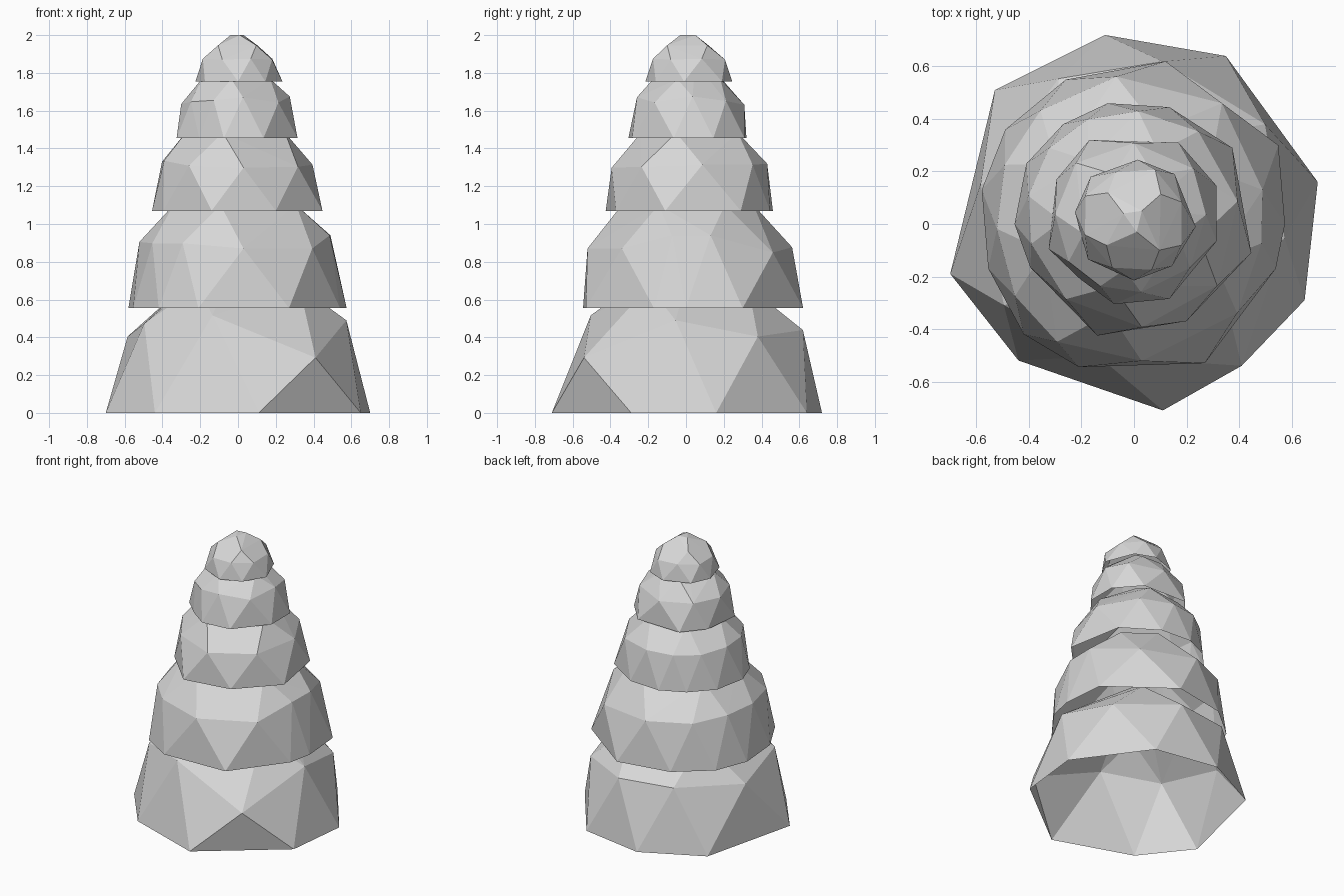
import bpy
import bmesh
from mathutils import Vector

cube = bpy.data.objects.get("Cube")
if cube:
    bpy.data.objects.remove(cube, do_unlink=True)

# Single plain grey
GREY = (0.68, 0.68, 0.68, 1.0)
grey = bpy.data.materials.new("plain grey")
grey.use_nodes = True
grey.diffuse_color = GREY
grey.node_tree.nodes["Principled BSDF"].inputs["Base Color"].default_value = GREY


def foliage_tier(name, base, height, rim, bulge, crown_width=0.7):
    """Faceted open-bottomed dome over an irregular rim outline.
    bulge: shoulder width per rim edge, repeated around the rim."""
    count = len(rim)
    rim_points = [Vector((x, y, base)) for x, y in rim]

    # Shoulder corners sit above the middle of each rim edge;
    # wider ones sit lower, as on a rounded form
    shoulder = []
    for i in range(count):
        middle = (rim_points[i] + rim_points[(i + 1) % count]) / 2
        width = bulge[i % len(bulge)]
        rise = height * 0.5 * (1 - 2 * (width - 0.92))
        shoulder.append(Vector((middle.x * width, middle.y * width, base + rise)))

    # Crown corners and a small blunt tip
    crown = []
    for i in range(0, count, 2):
        middle = (shoulder[i] + shoulder[(i + 1) % count]) / 2
        crown.append(Vector((middle.x * crown_width, middle.y * crown_width,
                             base + height * 0.78)))
    tip = [Vector((x, y, base + height)) for x, y in ((-.04, .04), (.03, .05), (.01, -.03))]

    bm = bmesh.new()
    for point in rim_points + shoulder + crown + tip:
        bm.verts.new(point)
    bmesh.ops.convex_hull(bm, input=bm.verts[:])

    # Open the underside and drop unused corners
    underside = [f for f in bm.faces if all(v.co.z < base + 1e-4 for v in f.verts)]
    bmesh.ops.delete(bm, geom=underside, context="FACES")
    loose = [v for v in bm.verts if not v.link_faces]
    bmesh.ops.delete(bm, geom=loose, context="VERTS")
    bm.normal_update()

    mesh = bpy.data.meshes.new(name)
    bm.to_mesh(mesh)
    bm.free()
    mesh.materials.append(grey)
    tier = bpy.data.objects.new(name, mesh)
    bpy.context.collection.objects.link(tier)


# Tiers from the ground up
foliage_tier(
    "bottom_tier", 0.0, 0.86,
    [(-.11, .72), (.35, .64), (.70, .16), (.65, -.29),
     (.11, -.71), (-.44, -.52), (-.70, -.19), (-.53, .51)],
    [.91, .95, .85, 1.08, .82, .87, .95, .9], 0.66)

foliage_tier(
    "lower_tier", 0.555, 0.7,
    [(.12, .62), (.55, .30), (.575, 0), (.54, -.17), (.27, -.53), (-.21, -.545),
     (-.42, -.42), (-.555, -.17), (-.58, .13), (-.49, .36), (-.26, .55)],
    [1, .87, .87, .97, .97, .93, .93, .92, .92, .95, .96])

foliage_tier(
    "middle_tier", 1.07, 0.53,
    [(-.10, .46), (.135, .445), (.375, .29), (.447, -.11), (.20, -.37),
     (-.14, -.425), (-.395, -.165), (-.455, 0), (-.41, .23), (-.27, .38)],
    [.95, .96, .96, .98, .99, .97, .92, .93, .95, .95])

foliage_tier(
    "upper_tier", 1.455, 0.4,
    [(-.17, .32), (.17, .31), (.315, .145), (.315, -.065), (.135, -.285),
     (-.075, -.305), (-.205, -.21), (-.325, -.095), (-.295, .17)],
    [.98, .93, .87, .95, .88, .92, .94, .97, .95])

foliage_tier(
    "top_tier", 1.755, 0.245,
    [(.015, .245), (.155, .19), (.235, -.01), (.145, -.16),
     (0, -.215), (-.175, -.135), (-.225, .045), (-.165, .18)],
    [.95, .93], 0.78)
